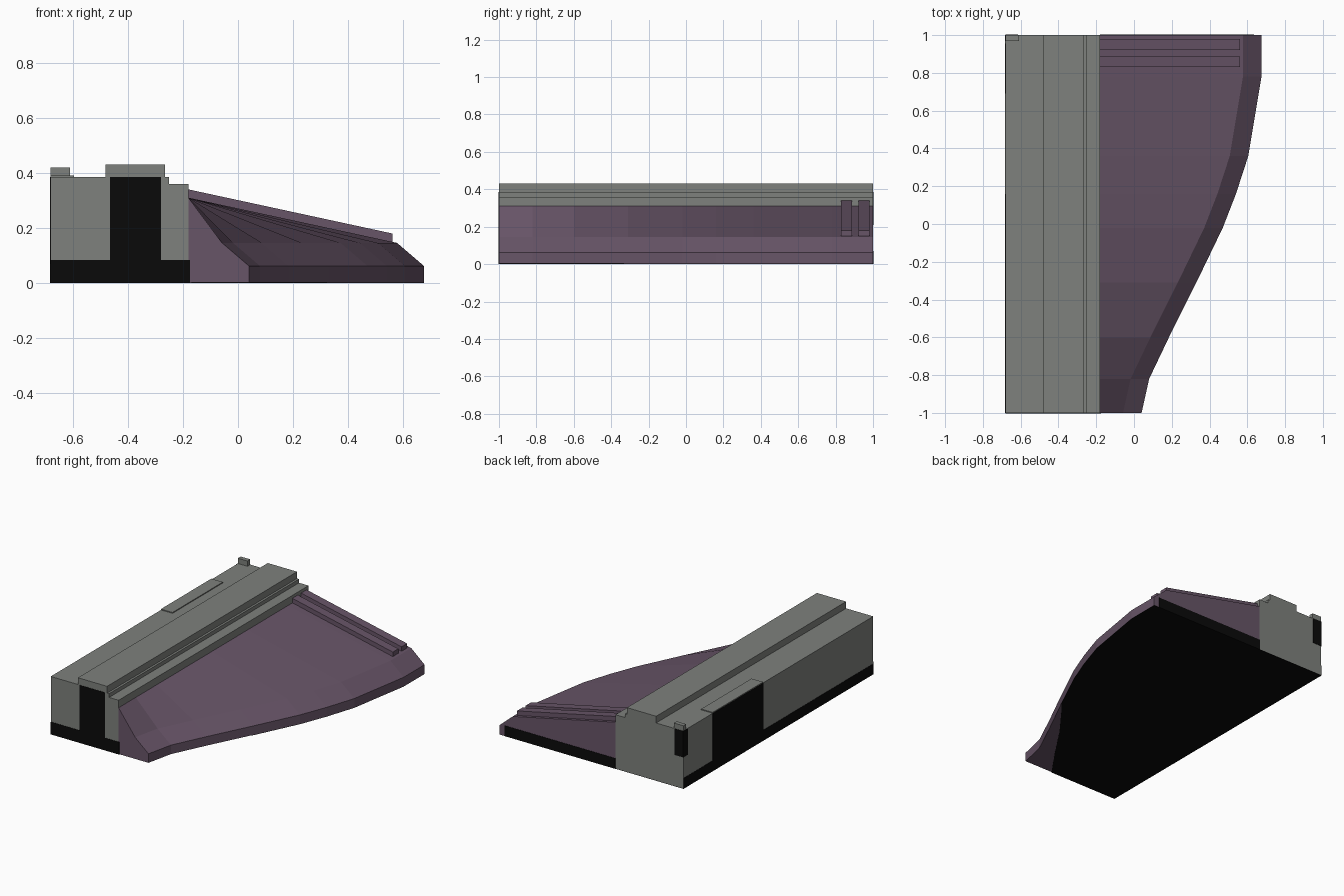
import bpy, bmesh

if "Cube" in bpy.data.objects:
    bpy.data.objects.remove(bpy.data.objects["Cube"])


def material(name, rgb):
    m = bpy.data.materials.new(name)
    m.diffuse_color = (*rgb, 1)
    m.use_nodes = True
    m.node_tree.nodes["Principled BSDF"].inputs["Base Color"].default_value = m.diffuse_color
    return m


GREY = material("concrete grey", (0.21, 0.22, 0.205))
PURPLE = material("muted purple", (0.137, 0.09, 0.137))
BLACK = material("black", (0.003, 0.003, 0.003))


def finish(name, bm, mat):
    bmesh.ops.recalc_face_normals(bm, faces=bm.faces)
    me = bpy.data.meshes.new(name)
    bm.to_mesh(me)
    bm.free()
    me.materials.append(mat)
    ob = bpy.data.objects.new(name, me)
    bpy.context.collection.objects.link(ob)
    return ob


def loft(name, rings, mat):
    """Join equal-length closed rings of points and cap both ends."""
    bm = bmesh.new()
    vs = [[bm.verts.new(p) for p in r] for r in rings]
    n = len(rings[0])
    for a, b in zip(vs, vs[1:]):
        for i in range(n):
            j = (i + 1) % n
            bm.faces.new((a[i], a[j], b[j], b[i]))
    bm.faces.new(vs[0])
    bm.faces.new(vs[-1])
    return finish(name, bm, mat)


def extrude_y(name, profile, y0, y1, mat):
    return loft(name, [[(x, y, z) for x, z in profile] for y in (y0, y1)], mat)


def box(name, x, y, z, mat):
    return extrude_y(name, [(x[0], z[0]), (x[1], z[0]), (x[1], z[1]), (x[0], z[1])], *y, mat)


B = 0.002  # thickness of the black plates

# Long stepped wall
extrude_y("stepped_wall", [(-.68, B), (-.18, B), (-.18, .36), (-.25, .36), (-.25, .385),
                           (-.265, .385), (-.265, .43), (-.48, .43), (-.48, .385),
                           (-.68, .385)], -1, 1, GREY)

# Small details on the wall top
box("corner_block", (-.68, -.61), (.97, 1), (.38, .42), GREY)
box("top_plate", (-.68, -.595), (.16, .69), (.38, .391), GREY)

# Sloping bank with a curved outer edge: (y, outer x)
edge = [(-1, .04), (-.82, .08), (-.6, .185), (-.31, .33), (-.02, .47),
        (.16, .54), (.36, .605), (.78, .675), (1, .675)]
loft("sloping_bank", [[(-.18, y, B), (x, y, B), (x, y, .062), (x - .098, y, .146),
                       (-.18, y, .31)] for y, x in edge], PURPLE)

# Two raised strips running down the bank
for i, y in enumerate((.83, .922)):
    extrude_y(f"bank_strip_{i + 1}", [(-.18, .28), (.56, .14), (.56, .18), (-.18, .34)],
              y, y + .058, PURPLE)

# Black underside following the curved edge
under = [(-1, -.17), (-.8, -.03), (-.58, .117), (-.38, .27)] + [e for e in edge if e[0] > -.35]
loft("underside", [[(-.68, y, 0), (x, y, 0), (x, y, B), (-.68, y, B)] for y, x in under], BLACK)

# Black plates on the front, left and back
box("front_opening", (-.465, -.28), (-1 - B, -1), (.08, .385), BLACK)
box("front_base", (-.68, -.175), (-1 - B, -1), (0, .083), BLACK)
box("left_base", (-.68 - B, -.68), (-1, 1), (0, .07), BLACK)
box("left_panel", (-.68 - B, -.68), (.16, .69), (.07, .385), BLACK)
box("corner_side_panel", (-.68 - B, -.68), (.955, 1), (.21, .385), BLACK)
box("corner_back_panel", (-.68, -.615), (1, 1 + B), (.21, .385), BLACK)
box("bank_back_base", (-.18, .635), (1, 1 + B), (0, .07), BLACK)
